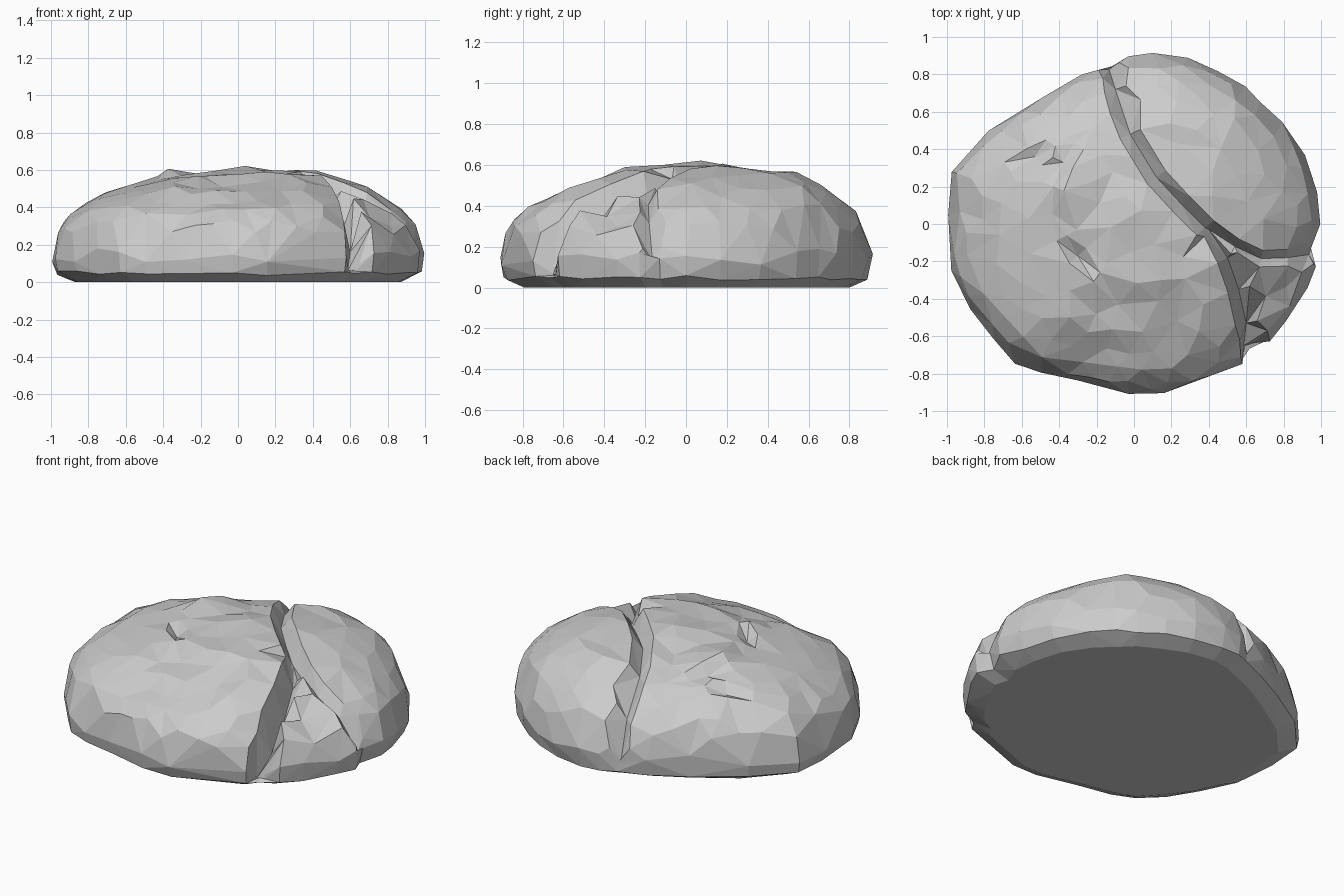
import bpy, bmesh, math, random
from mathutils import Vector, noise
from mathutils.geometry import delaunay_2d_cdt, intersect_point_line

if "Cube" in bpy.data.objects:
    bpy.data.objects.remove(bpy.data.objects["Cube"])

random.seed(4)

# plan outline of the boulder
OUTLINE = [(1, 0), (.98, .17), (.92, .37), (.8, .55), (.68, .66), (.6, .74), (.45, .82), (.29, .89),
           (.1, .92), (-.03, .9), (-.12, .86), (-.28, .8), (-.5, .68), (-.78, .5), (-.98, .28),
           (-1, .05), (-.98, -.25), (-.88, -.46), (-.76, -.62), (-.64, -.75), (-.5, -.8), (-.3, -.84),
           (-.03, -.91), (.16, -.91), (.58, -.75), (.63, -.68), (.73, -.63), (.82, -.52),
           (.93, -.34), (.98, -.23), (.95, -.13)]
# dome profile: surface parameter, radius factor, height
S = [0, .2, .4, .55, .68, .78, .87, .94, 1]
T = [0, .3, .56, .75, .88, .96, 1, .98, .87]
Z = [.6, .58, .535, .475, .395, .30, .14, .045, 0]
# cracks: half width, then path of x, y, depth
CRACKS = [
    (.06, [(-.14, .87, .1), (-.1, .72, .08), (-.02, .48, .08), (.12, .25, .08), (.25, .11, .09),
           (.38, -.02, .1), (.5, -.18, .15), (.56, -.35, .2), (.6, -.53, .26), (.63, -.7, .28)]),
    (.045, [(.4, -.03, .1), (.54, -.12, .1), (.68, -.185, .07), (.82, -.18, .07), (.97, -.17, .08)]),
    (.06, [(-.47, .45, 0), (-.53, .36, .04), (-.66, .28, 0)]),
    (.06, [(-.32, .43, 0), (-.38, .33, .05), (-.43, .2, 0)]),
    (.06, [(-.36, -.06, 0), (-.3, -.17, .05), (-.18, -.26, 0)]),
]
# broad swellings and hollows: x, y, spread, height
BUMPS = [(.45, .32, .3, .045), (.3, .62, .2, .03), (-.34, .22, .12, .05), (.04, .1, .15, .02),
         (-.18, .25, .1, -.025), (.76, -.36, .17, -.11), (.35, -.3, .2, .025), (-.65, .15, .1, .02),
         (.62, .6, .12, .06), (-.1, -.6, .35, -.035), (-.65, -.1, .3, -.025)]


def lerp_table(x, xs, ys):
    for a, b, c, d in zip(xs, xs[1:], ys, ys[1:]):
        if x <= b:
            return c + (d - c) * (x - a) / (b - a)
    return ys[-1]


ANG = [math.atan2(y, x) % math.tau for x, y in OUTLINE] + [math.tau]
RAD = [math.hypot(x, y) for x, y in OUTLINE] + [1]


def outline_radius(a):
    return lerp_table(a % math.tau, ANG, RAD)


def to_disk(p):
    a = math.atan2(p.y, p.x)
    s = lerp_table(min(1, p.length / outline_radius(a)), T[:7], S[:7])
    return Vector((s * math.cos(a), s * math.sin(a)))


def crack_depth(p):
    best = 0
    for w, path in CRACKS:
        for (x0, y0, d0), (x1, y1, d1) in zip(path, path[1:]):
            a, b = Vector((x0, y0)), Vector((x1, y1))
            k = max(0, min(1, intersect_point_line(p, a, b)[1]))
            best = max(best, (d0 + (d1 - d0) * k) * (1 - (p - a.lerp(b, k)).length / w))
    return best


def to_surface(q):
    s, a = min(1, q.length), math.atan2(q.y, q.x)
    r = lerp_table(s, S, T) * outline_radius(a)
    p = Vector((r * math.cos(a), r * math.sin(a)))
    z = lerp_table(s, S, Z)
    if s < .91:
        fade = max(0, min(1, (.9 - s) * 4))
        z += fade * sum(h * math.exp(-((p.x - x) ** 2 + (p.y - y) ** 2) / (w * w)) for x, y, w, h in BUMPS)
        z += fade * (.03 * noise.noise(Vector((p.x * 5, p.y * 5, 3))) + random.uniform(-.011, .011))
        d = crack_depth(p)
        z = max(.06, z - d)
        if s > .75:
            p *= 1 - .2 * d
    return (p.x, p.y, z)


# sample points: lower rings, crack lines, then scattered facets
points, edges = [], []
for s, wobble in ((1, 0), (.94, .012), (.87, .025)):
    first, n = len(points), len(OUTLINE)
    for i in range(n):
        k = s + random.uniform(-wobble, wobble)
        points.append(Vector((k * math.cos(ANG[i]), k * math.sin(ANG[i]))))
        edges.append((first + i, first + (i + 1) % n))
for w, path in CRACKS:
    pts = [Vector(c[:2]) for c in path]
    for side in (-1, 0, 1):
        for i, c in enumerate(pts):
            t = (pts[min(i + 1, len(pts) - 1)] - pts[max(i - 1, 0)]).normalized()
            q = to_disk(c + Vector((-t.y, t.x)) * side * w)
            # keep crack ends just inside the wall ring
            points.append(q * min(1, .835 / q.length))
            if i and side == 0:
                edges.append((len(points) - 2, len(points) - 1))
for _ in range(6000):
    a, s = random.uniform(0, math.tau), .8 * math.sqrt(random.random())
    q = Vector((s * math.cos(a), s * math.sin(a)))
    if all((q - p).length > .09 for p in points):
        points.append(q)

# triangulate, lift onto the dome and close the flat underside
verts, _, faces, *_ = delaunay_2d_cdt(points, edges, [], 0, 1e-4)
bm = bmesh.new()
bv = [bm.verts.new(to_surface(Vector(v))) for v in verts]
for f in faces:
    bm.faces.new([bv[i] for i in f])
bmesh.ops.holes_fill(bm, edges=[e for e in bm.edges if e.is_boundary], sides=0)
bmesh.ops.recalc_face_normals(bm, faces=bm.faces)
mesh = bpy.data.meshes.new("cracked_boulder")
bm.to_mesh(mesh)
bm.free()
boulder = bpy.data.objects.new("cracked_boulder", mesh)
bpy.context.collection.objects.link(boulder)
